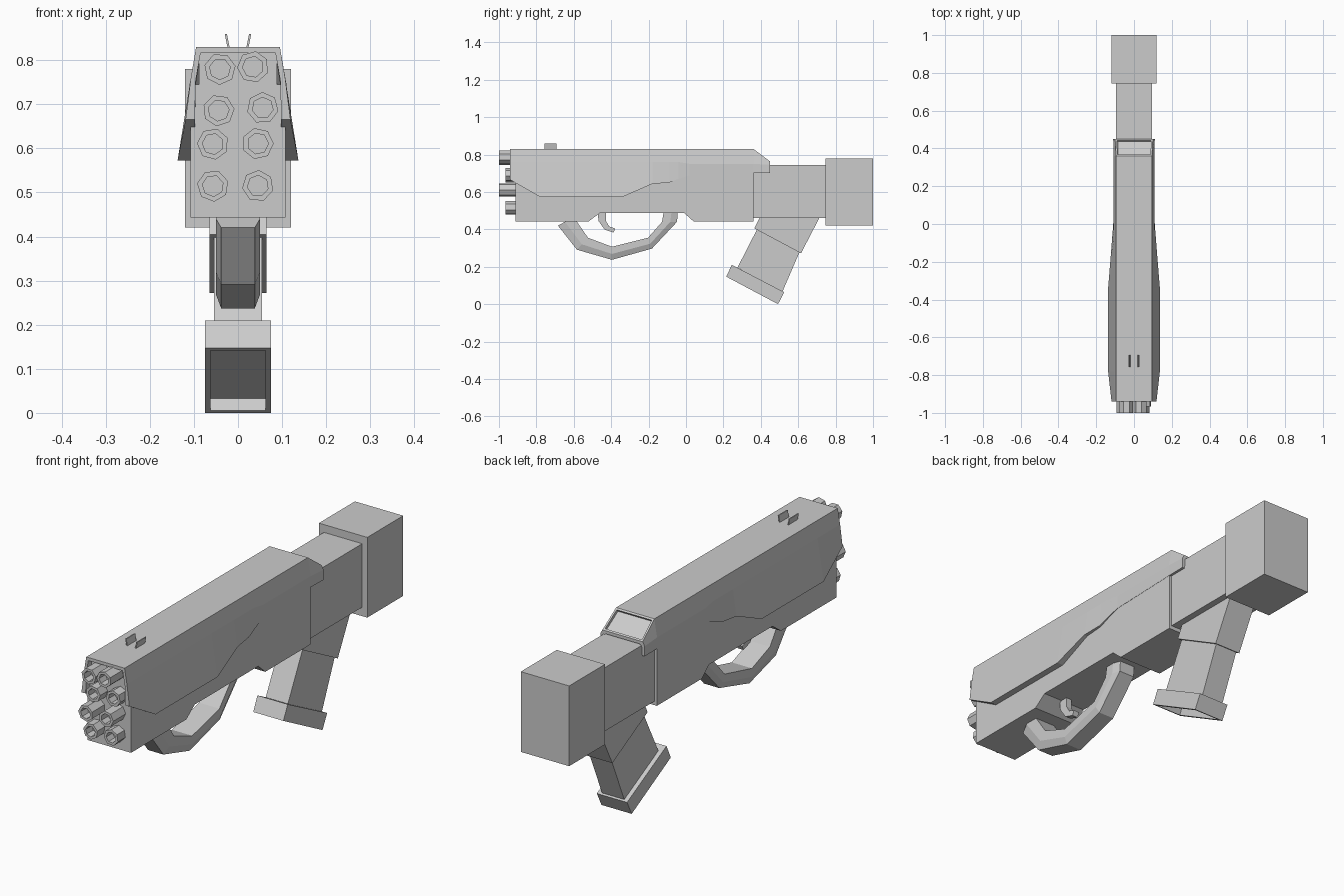
import bpy, bmesh, math
from mathutils import Vector

if "Cube" in bpy.data.objects:
    bpy.data.objects.remove(bpy.data.objects["Cube"])


def finish(bm, name):
    mesh = bpy.data.meshes.new(name)
    bm.to_mesh(mesh)
    bm.free()
    ob = bpy.data.objects.new(name, mesh)
    bpy.context.collection.objects.link(ob)
    return ob


def recess(bm, face, border, depth):
    bm.normal_update()
    bmesh.ops.inset_individual(bm, faces=[face], thickness=border)
    bm.normal_update()
    bmesh.ops.inset_individual(bm, faces=[face], thickness=0, depth=-depth)


def facing(bm, direction):
    """Largest face that looks along a direction."""
    d = Vector(direction).normalized()
    bm.normal_update()
    hits = [f for f in bm.faces if f.normal.dot(d) > 0.97]
    return max(hits, key=lambda f: f.calc_area())


def loft(name, sections, sunk=None):
    """Skin closed sections; sunk = (direction, border, depth) recesses one face."""
    bm = bmesh.new()
    rings = [[bm.verts.new(p) for p in s] for s in sections]
    n = len(rings[0])
    for a, b in zip(rings, rings[1:]):
        for i in range(n):
            j = (i + 1) % n
            bm.faces.new((a[i], a[j], b[j], b[i]))
    bm.faces.new(rings[0])
    bm.faces.new(rings[-1])
    bmesh.ops.recalc_face_normals(bm, faces=bm.faces)
    if sunk:
        recess(bm, facing(bm, sunk[0]), sunk[1], sunk[2])
    return finish(bm, name)


def prism(name, profile, half, sunk=None):
    """Side profile (y, z) extruded symmetrically across x."""
    return loft(name, [[(x, y, z) for y, z in profile] for x in (-half, half)], sunk)


def box(name, half, y0, y1, z0, z1):
    return prism(name, [(y0, z0), (y1, z0), (y1, z1), (y0, z1)], half)


# Lower receiver with the trigger notch, and the filled block under the hood
prism("receiver", [(-.912, .443), (-.52, .443), (-.46, .487), (-.01, .487),
                   (.04, .443), (.36, .443), (.36, .745), (-.912, .745)], .1075)
box("barrel_block", .089, -.912, .36, .74, .82)

# Flared upper shell: y, top half width, top z, shoulder half width, shoulder z,
# bottom half width, bottom z
stations = [(-.94, .095, .83, .107, .76, .119, .665),
            (-.78, .095, .83, .107, .76, .137, .573),
            (-.34, .095, .83, .107, .76, .137, .573),
            (-.18, .095, .83, .107, .76, .124, .643),
            (-.09, .095, .83, .107, .76, .117, .65),
            (-.04, .095, .83, .107, .76, .113, .67),
            (.02, .095, .83, .1085, .75, .1085, .69),
            (.36, .095, .83, .1085, .75, .1085, .70),
            (.45, .10, .763, .11, .745, .11, .70)]
sections = []
for y, tw, tz, sw, sz, bw, bz in stations:
    half = [(tw, tz), (sw, sz), (bw, bz), (.098, bz), (.096, sz - .007), (.085, tz - .014)]
    # right side outer to inner, then the left side back up to the top
    loop = half + [(-x, z) for x, z in reversed(half)]
    sections.append([(x, y, z) for x, z in loop])
loft("upper_shell", sections, ((0, .067, .09), .012, .013))

# Stock
box("stock_neck", .095, .34, .76, .46, .745)
box("butt_block", .12, .745, 1.0, .42, .78)

# Raked rear grip
prism("grip_collar", [(.395, .465), (.365, .405), (.615, .272), (.715, .465)], .065)
prism("grip", [(.385, .41), (.275, .195), (.515, .065), (.61, .285)], .055)
prism("grip_foot", [(.245, .21), (.215, .147), (.492, 0), (.525, .064)], .075,
      ((0, -.147, -.277), .018, .03))

# Faceted hand guard, chamfered along its outer edge
outer = [(-.685, .42), (-.583, .291), (-.396, .237), (-.182, .297), (-.048, .44), (-.043, .50)]
inner = [(-.60, .465), (-.524, .355), (-.396, .307), (-.203, .355), (-.128, .44), (-.118, .50)]
rings = []
for o, i in zip(outer, inner):
    m = [a + (b - a) * .45 for a, b in zip(o, i)]
    rings.append([(.038, *o), (.05, *m), (.05, *i), (-.05, *i), (-.05, *m), (-.038, *o)])
loft("hand_guard", rings)

# Curved trigger
front = [(-.472, .50), (-.468, .445), (-.435, .398), (-.388, .383)]
back = [(-.428, .50), (-.428, .445), (-.41, .415), (-.378, .404)]
loft("trigger", [[(-.014, *f), (.014, *f), (.014, *b), (-.014, *b)]
                 for f, b in zip(front, back)])

# Leaning sight fins
for side, label in ((-1, "left"), (1, "right")):
    loft("sight_fin_" + label,
         [[(side * .018, y, .825), (side * .023, y, .825),
           (side * .030, y, .859), (side * .025, y, .859)] for y in (-.757, -.693)])

# Clustered seven-sided barrels with sunken bores: x, z, muzzle y, roll
barrels = [(-.041, .78, -1.0, .2), (.034, .785, -1.0, .5),
           (-.044, .686, -.965, .1), (.056, .692, -.965, .7),
           (-.057, .61, -1.0, .4), (.045, .611, -1.0, .0),
           (-.057, .515, -.965, .3), (.045, .515, -.965, .6)]
for k, (x, z, muzzle, roll) in enumerate(barrels):
    ring = [(x + .036 * math.cos(roll + i * math.tau / 7),
             z + .036 * math.sin(roll + i * math.tau / 7)) for i in range(7)]
    loft(f"barrel_{k + 1}", [[(a, y, b) for a, b in ring] for y in (muzzle, -.89)],
         ((0, -1, 0), .012, .045))
